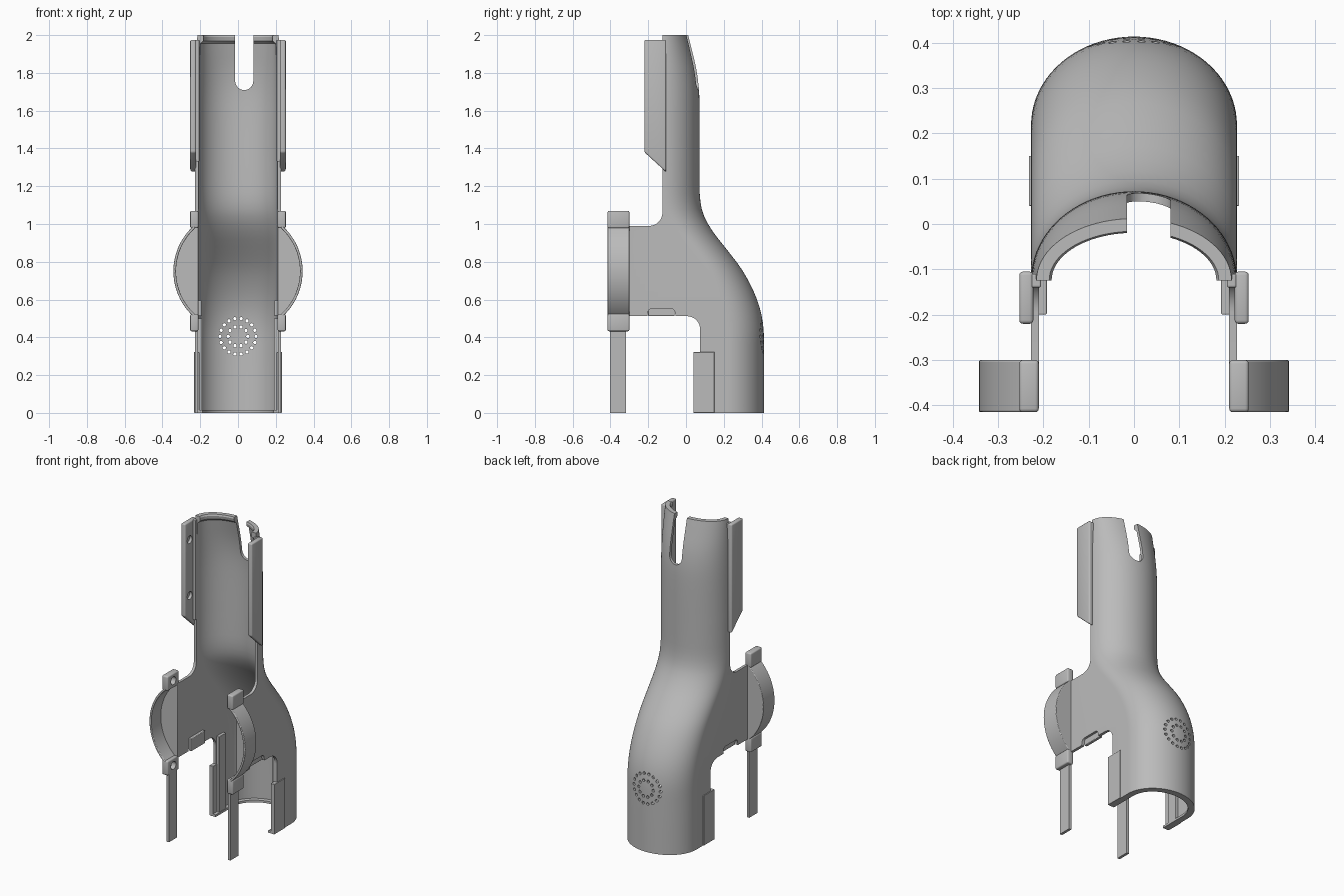
import bpy, bmesh, math
from mathutils import Vector

if "Cube" in bpy.data.objects:
    bpy.data.objects.remove(bpy.data.objects["Cube"])

grey = bpy.data.materials.new("plain grey")
grey.use_nodes = True
grey.diffuse_color = (0.5, 0.5, 0.5, 1)
grey.node_tree.nodes["Principled BSDF"].inputs["Base Color"].default_value = (0.5, 0.5, 0.5, 1)


def finish(name, bm):
    bmesh.ops.recalc_face_normals(bm, faces=bm.faces)
    mesh = bpy.data.meshes.new(name)
    bm.to_mesh(mesh)
    bm.free()
    mesh.materials.append(grey)
    ob = bpy.data.objects.new(name, mesh)
    bpy.context.collection.objects.link(ob)
    return ob


def prism(name, pts, lo, hi, axis="x", bevel=0):
    """Extrude a flat outline along x (points are y, z) or y (points are x, z)."""
    bm = bmesh.new()
    place = (lambda p, d: (d, *p)) if axis == "x" else (lambda p, d: (p[0], d, p[1]))
    a, b = [[bm.verts.new(place(p, d)) for p in pts] for d in (lo, hi)]
    bm.faces.new(a)
    bm.faces.new(b[::-1])
    for i in range(len(pts)):
        j = (i + 1) % len(pts)
        bm.faces.new((a[i], b[i], b[j], a[j]))
    ob = finish(name, bm)
    if bevel:
        mod = ob.modifiers.new("soft_edges", "BEVEL")
        mod.width, mod.segments, mod.limit_method = bevel, 3, "ANGLE"
    return ob


def box(name, x, y, z, bevel=0):
    outline = [(y[0], z[0]), (y[1], z[0]), (y[1], z[1]), (y[0], z[1])]
    return prism(name, outline, min(x), max(x), bevel=bevel)


def arc(cx, cz, r, start, end, n=10):
    angles = [math.radians(start + (end - start) * i / n) for i in range(n + 1)]
    return [(cx + r * math.cos(t), cz + r * math.sin(t)) for t in angles]


def cut(ob, cutters):
    for c in cutters:
        mod = ob.modifiers.new("cut", "BOOLEAN")
        mod.operation, mod.solver, mod.object = "DIFFERENCE", "EXACT", c
    bpy.context.view_layer.update()
    done = bpy.data.meshes.new_from_object(ob.evaluated_get(bpy.context.evaluated_depsgraph_get()))
    ob.modifiers.clear()
    ob.data = done
    for c in cutters:
        bpy.data.objects.remove(c)


def smooth(ob, degrees=30):
    bpy.ops.object.select_all(action="DESELECT")
    ob.select_set(True)
    bpy.context.view_layer.objects.active = ob
    bpy.ops.object.shade_smooth_by_angle(angle=math.radians(degrees))


# Back line of the bent half tube: (height, y)
BACK = [(0, .413), (.33, .413), (.45, .41), (.55, .392), (.65, .355), (.76, .295), (.86, .22),
        (.96, .142), (1.05, .092), (1.13, .075), (1.22, .072), (1.6, .072), (1.72, .068),
        (1.82, .055), (1.92, .032), (2, .012)]


def back_y(z):
    k = max(i for i in range(len(BACK) - 1) if BACK[i][0] <= z)
    slope = lambda i: ((BACK[min(i + 1, len(BACK) - 1)][1] - BACK[max(i - 1, 0)][1])
                       / (BACK[min(i + 1, len(BACK) - 1)][0] - BACK[max(i - 1, 0)][0]))
    (z0, y0), (z1, y1) = BACK[k], BACK[k + 1]
    h, t = z1 - z0, (z - z0) / (z1 - z0)
    return ((1 + 2 * t) * (1 - t) ** 2 * y0 + t * (1 - t) ** 2 * h * slope(k)
            + t * t * (3 - 2 * t) * y1 + t * t * (t - 1) * h * slope(k + 1))


def section(z, wall):
    """U-shaped loop: outer skin, then inner skin."""
    back = back_y(z)
    depth = .195 if z < 1.4 else back + .124
    wide = .227 - .012 * max(0, (z - 1.6) / .4) ** 2
    loop = []
    for inset in (0, wall):
        a, b, yc = wide - inset, depth - inset, back - depth
        row = [(a * math.cos(math.pi * i / 40), yc + b * math.sin(math.pi * i / 40)) for i in range(41)]
        loop.append([Vector((x, y, z)) for x, y in [(a, -.302)] + row + [(-a, -.302)]])
    return loop[0] + loop[1][::-1]


# Shell with a thicker rim at both ends
levels = [(0, .04), (.014, .04), (.016, .018)]
levels += [(.04 * i, .018) for i in range(1, 49)] + [(1.955, .018), (1.97, .034), (1.99, .034), (2, .028)]
bm = bmesh.new()
rows = [[bm.verts.new(p) for p in section(z, w)] for z, w in levels]
n = len(rows[0])
for lower, upper in zip(rows, rows[1:]):
    for i in range(n):
        j = (i + 1) % n
        bm.faces.new((lower[i], lower[j], upper[j], upper[i]))
for row in (rows[0], rows[-1]):
    for i in range(n // 2 - 1):
        bm.faces.new((row[i], row[i + 1], row[n - 2 - i], row[n - 1 - i]))
shell = finish("shell", bm)

# Side outline, cable slot and round sound holes
upper_cut = [(-.6, 2.1), (-.6, .99)] + arc(-.195, 1.06, .07, -90, 0) + [(-.125, 2.1)]
lower_cut = ([(-.6, -.1), (-.6, .512), (-.205, .512)] + arc(-.18, .53, .022, 180, 90, 4)
             + arc(-.08, .53, .022, 90, 0, 4) + [(-.055, .512)] + arc(.005, .442, .07, 90, 0)
             + [(.075, .32), (.04, .32), (.04, -.1)])
slot = [(-.015, 2.1)] + arc(.033, 1.757, .048, 180, 360, 16) + [(.081, 2.1)]
cutters = [prism("upper_cutter", upper_cut, -.5, .5), prism("lower_cutter", lower_cut, -.5, .5),
           prism("slot_cutter", slot, -.3, .3, "y")]
for radius, count in ((.095, 18), (.052, 10)):
    for x, z in arc(0, .405, radius, 0, 360, count)[:-1]:
        cutters.append(prism("hole_cutter", arc(x, z, .009, 0, 330, 11), .3, .5, "y"))
cut(shell, cutters)
smooth(shell)

for side, s in (("left", 1), ("right", -1)):
    # Upper clamp wing with two blind screw holes on its inner face
    outline = [(-.22, 1.38), (-.105, 1.275), (-.105, 1.975), (-.22, 1.975)]
    wing = prism(side + "_wing", outline, *sorted((s * .222, s * .253)), bevel=.008)
    cut(wing, [prism("screw_cutter", arc(-.175, z, .025, 0, 345, 23), *sorted((s * .2, s * .24)))
               for z in (1.5, 1.86)])
    smooth(wing)
    box(side + "_wing_rib", (s * .205, s * .226), (-.14, -.11), (1.33, 1.975), .004)

    # Crescent tray: curved rim and back wall
    bow = arc(.019, .75, .323, -48, 48, 32)
    rim = bow + arc(.019, .75, .309, 48, -48, 32)
    for part, pts, depth in (("rim", rim, -.415), ("back_wall", bow + [(.209, .99), (.209, .51)], -.318)):
        smooth(prism(side + "_tray_" + part, [(s * x, z) for x, z in pts], depth, -.3, "y", .004))

    # Ears above and below the tray, each with a blind hole
    for place, z0 in (("lower", .432), ("upper", .978)):
        ear = box(f"{side}_{place}_ear", (s * .21, s * .253), (-.415, -.3), (z0, z0 + .092), .008)
        cut(ear, [prism("ear_cutter", arc(-.357, z0 + .046, .025, 0, 345, 23),
                        *sorted((s * .2, s * .24)))])
        smooth(ear)

    # Hanging strip, lower tab, inner rail and latch
    box(side + "_strip", (s * .211, s * .228), (-.402, -.318), (0, .45))
    box(side + "_lower_tab", (s * .205, s * .232), (.04, .15), (0, .322), .002)
    box(side + "_inner_rail", (s * .19, s * .212), (.08, .15), (0, .5), .003)
    box(side + "_latch", (s * .192, s * .212), (-.2, -.06), (.513, .595), .004)
